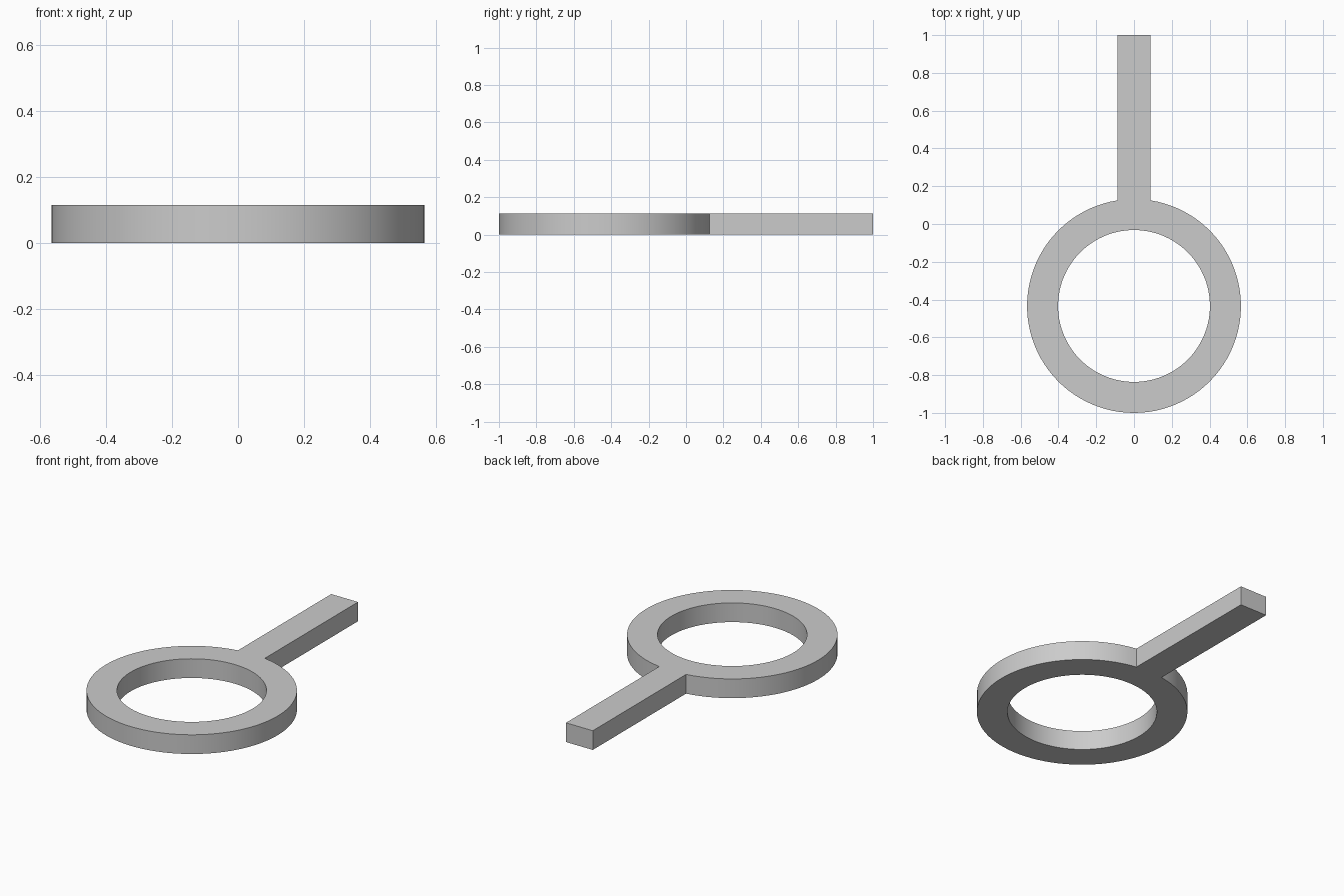
import bpy
import bmesh
from math import sin, cos, asin, pi, radians

cube = bpy.data.objects.get("Cube")
if cube:
    bpy.data.objects.remove(cube, do_unlink=True)

OUTER, INNER = 0.566, 0.402
CENTRE_Y = OUTER - 1
HALF_WIDTH = 0.088
HEIGHT = 0.114
NECK_STEPS, RING_STEPS = 6, 90

grey = bpy.data.materials.new("light grey")
grey.use_nodes = True
colour = (0.6, 0.6, 0.6, 1)
grey.diffuse_color = colour
grey.node_tree.nodes["Principled BSDF"].inputs["Base Color"].default_value = colour

# Angles from the +y axis: the neck under the handle first, then the rest of the ring
neck = asin(HALF_WIDTH / OUTER)
angles = [-neck + 2 * neck * i / NECK_STEPS for i in range(NECK_STEPS)]
angles += [neck + (2 * pi - 2 * neck) * i / RING_STEPS for i in range(RING_STEPS)]

bm = bmesh.new()


def circle(radius):
    return [bm.verts.new((radius * sin(a), CENTRE_Y + radius * cos(a), 0)) for a in angles]


# Flat ring
outer, inner = circle(OUTER), circle(INNER)
count = len(angles)
for i in range(count):
    j = (i + 1) % count
    bm.faces.new((outer[i], outer[j], inner[j], inner[i]))

# Flat handle sharing the neck arc
tip = [bm.verts.new((x, 1, 0)) for x in (HALF_WIDTH, -HALF_WIDTH)]
bm.faces.new(outer[:NECK_STEPS + 1] + tip)

# Raise the whole outline into a solid plate
result = bmesh.ops.extrude_face_region(bm, geom=bm.faces[:], use_keep_orig=True)
raised = [g for g in result["geom"] if isinstance(g, bmesh.types.BMVert)]
bmesh.ops.translate(bm, verts=raised, vec=(0, 0, HEIGHT))
bmesh.ops.recalc_face_normals(bm, faces=bm.faces[:])

mesh = bpy.data.meshes.new("ring_with_handle")
bm.to_mesh(mesh)
bm.free()
mesh.materials.append(grey)
plate = bpy.data.objects.new("ring_with_handle", mesh)
bpy.context.collection.objects.link(plate)

bpy.ops.object.select_all(action="DESELECT")
plate.select_set(True)
bpy.context.view_layer.objects.active = plate
bpy.ops.object.shade_smooth_by_angle(angle=radians(30))
